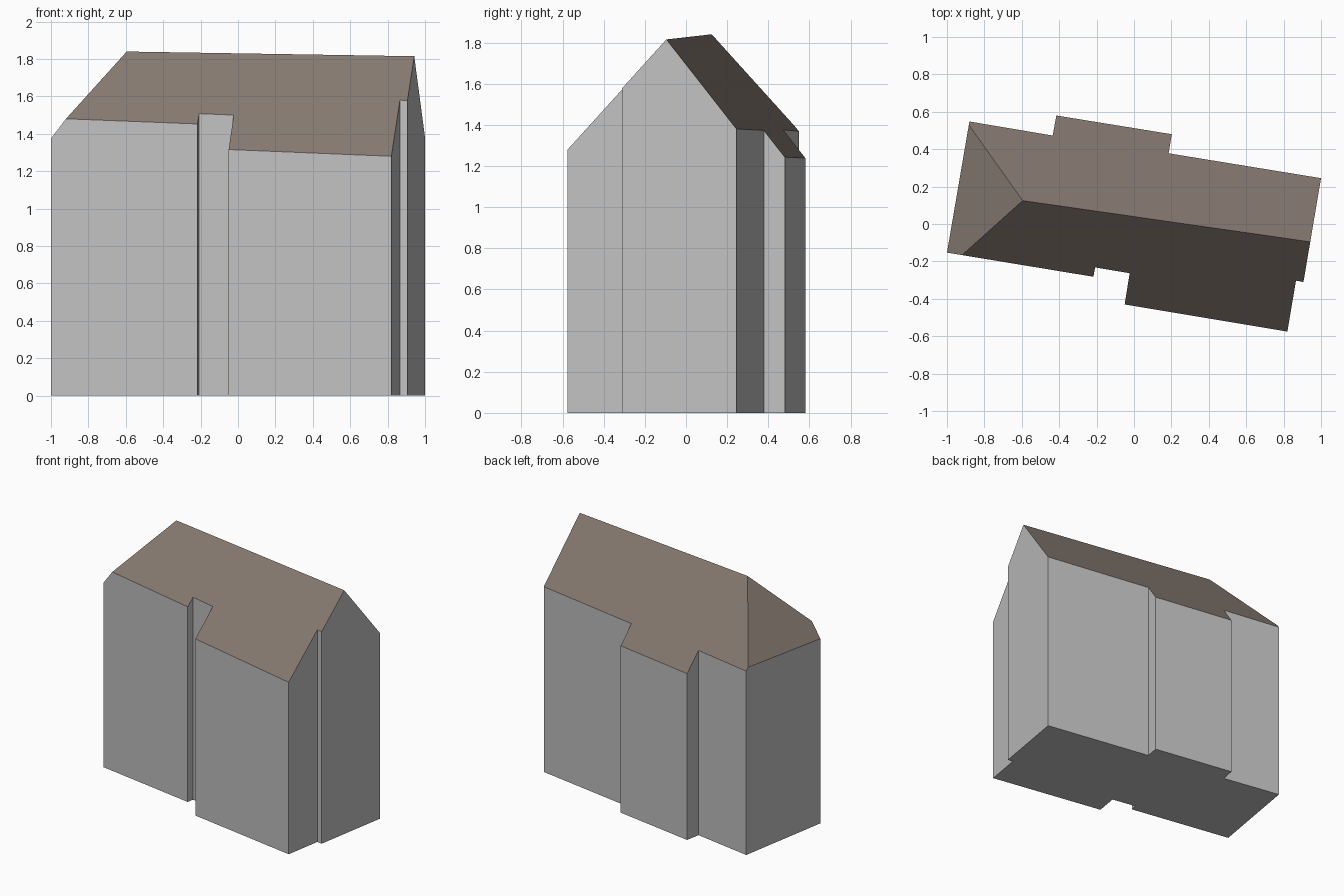
import bpy, bmesh
from mathutils import Vector

if "Cube" in bpy.data.objects:
    bpy.data.objects.remove(bpy.data.objects["Cube"])


def material(name, rgb):
    m = bpy.data.materials.new(name)
    m.diffuse_color = (*rgb, 1)
    m.use_nodes = True
    m.node_tree.nodes["Principled BSDF"].inputs["Base Color"].default_value = m.diffuse_color
    return m


wall = material("wall_grey", (0.53, 0.53, 0.53))
roof = material("roof_brown", (0.24, 0.195, 0.165))

# Footprint, counter-clockwise
footprint = [(-1, -0.153), (-0.217, -0.282), (-0.208, -0.232), (-0.023, -0.263),
             (-0.05, -0.43), (0.82, -0.575), (0.866, -0.303), (0.906, -0.31),
             (1, 0.245), (0.185, 0.378), (0.202, 0.48), (-0.415, 0.58),
             (-0.435, 0.473), (-0.88, 0.548)]

# Ridge ends and the three roof planes (each through three points)
r1, r2 = Vector((-0.595, 0.125, 1.84)), Vector((0.94, -0.095, 1.815))
slopes = [(r1, r2, Vector((0.82, -0.575, 1.28))),        # front slope
          (r1, r2, Vector((1, 0.245, 1.38))),            # back slope
          (r1, Vector((-1, -0.153, 1.375)), Vector((-0.883, 0.53, 1.392)))]  # hip

# Tall prism from the footprint, then trimmed by each roof plane
bm = bmesh.new()
base = bm.faces.new([bm.verts.new((x, y, 0)) for x, y in footprint])
ext = bmesh.ops.extrude_face_region(bm, geom=[base], use_keep_orig=True)
for v in ext["geom"]:
    if isinstance(v, bmesh.types.BMVert):
        v.co.z = 4
for a, b, c in slopes:
    n = (b - a).cross(c - a).normalized()
    if n.z < 0:
        n.negate()
    bmesh.ops.bisect_plane(bm, geom=bm.verts[:] + bm.edges[:] + bm.faces[:],
                           plane_co=a, plane_no=n, clear_outer=True)
    bmesh.ops.holes_fill(bm, edges=[e for e in bm.edges if e.is_boundary], sides=0)
bmesh.ops.remove_doubles(bm, verts=bm.verts[:], dist=0.0005)
bmesh.ops.recalc_face_normals(bm, faces=bm.faces[:])

# Upward faces are roof, the rest is wall
for f in bm.faces:
    f.material_index = 1 if f.normal.z > 0.1 else 0

mesh = bpy.data.meshes.new("house")
bm.to_mesh(mesh)
bm.free()
mesh.materials.append(wall)
mesh.materials.append(roof)
bpy.context.collection.objects.link(bpy.data.objects.new("house", mesh))
